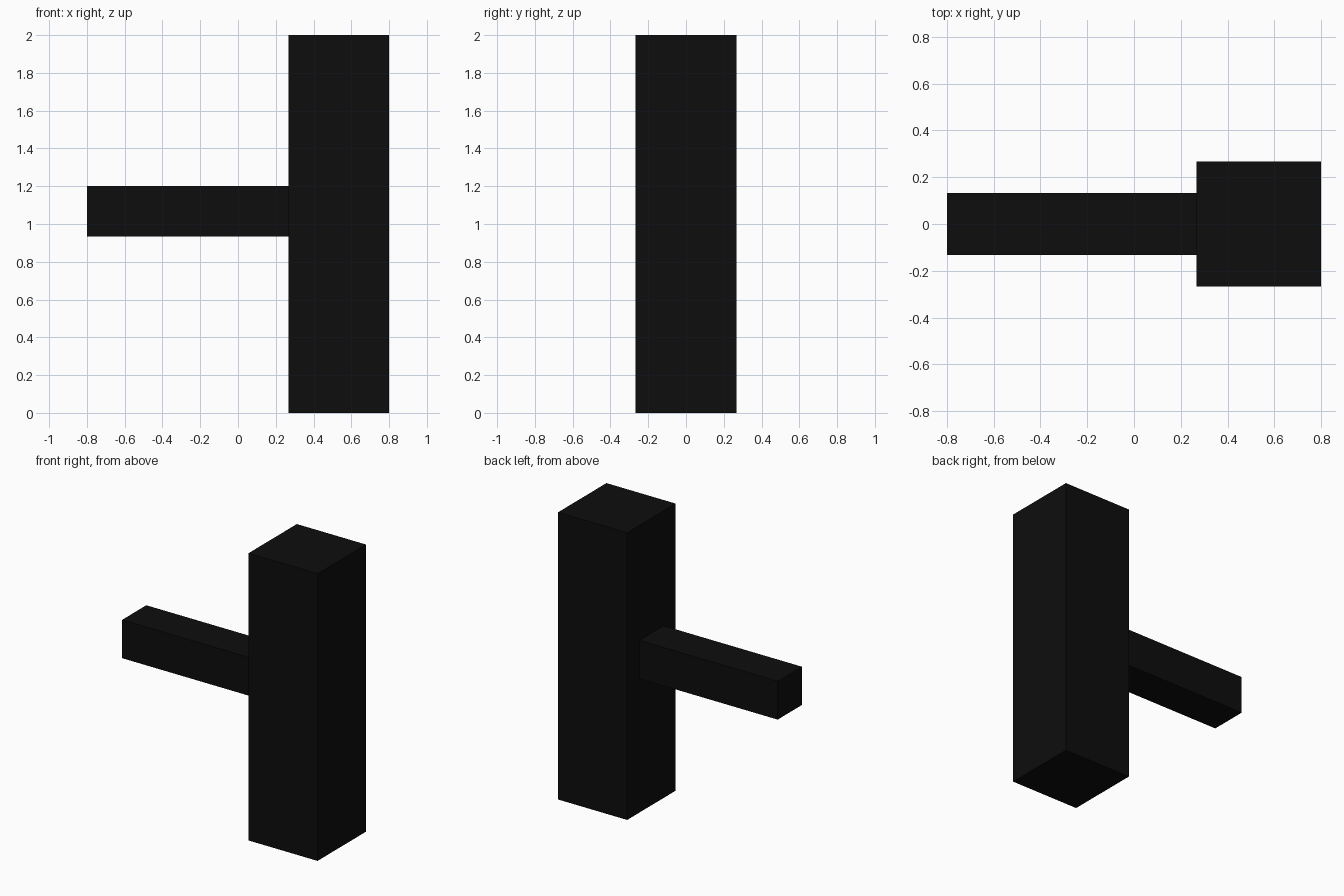
import bpy
from mathutils import Vector

cube = bpy.data.objects.get("Cube")
if cube:
    bpy.data.objects.remove(cube, do_unlink=True)

UNIT = 2 / 15  # grid step shared by both blocks

black = bpy.data.materials.new("black")
black.use_nodes = True
color = (0.004, 0.004, 0.004, 1)
black.diffuse_color = color
black.node_tree.nodes["Principled BSDF"].inputs["Base Color"].default_value = color


def block(name, low, high):
    """Box between two corners given in grid units."""
    low, high = Vector(low) * UNIT, Vector(high) * UNIT
    bpy.ops.mesh.primitive_cube_add(size=1, location=(low + high) / 2)
    obj = bpy.context.object
    obj.name = name
    obj.scale = high - low
    bpy.ops.object.transform_apply(location=False, rotation=False, scale=True)
    obj.data.materials.append(black)
    return obj


# Upright post
block("post", (2, -2, 0), (6, 2, 15))

# Side arm, butted against the post
block("arm", (-6, -1, 7), (2, 1, 9))
